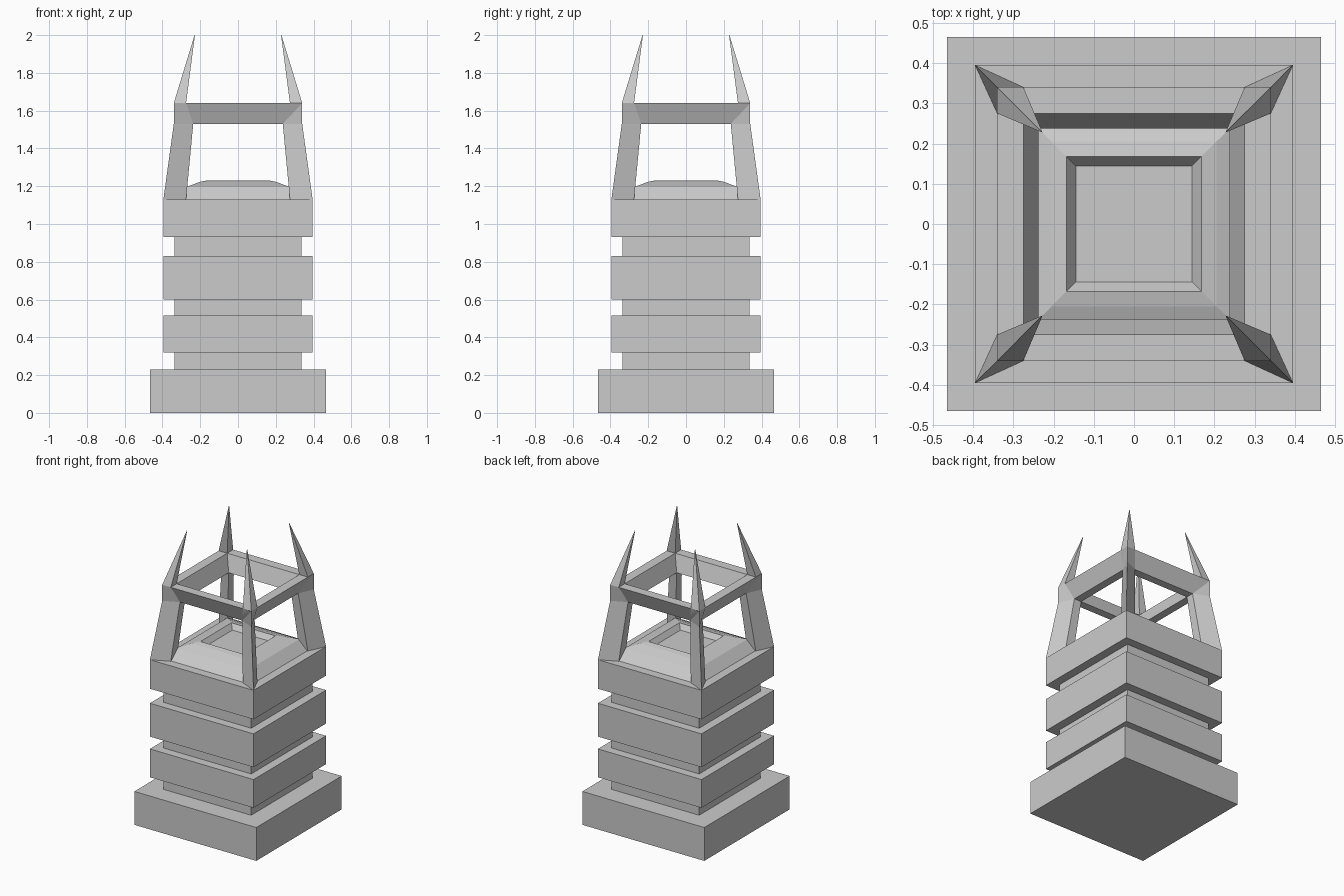
import bpy

cube = bpy.data.objects.get("Cube")
if cube:
    bpy.data.objects.remove(cube)

stone = bpy.data.materials.new("pale grey stone")
stone.use_nodes = True
GREY = (0.6, 0.6, 0.6, 1)
stone.diffuse_color = GREY
stone.node_tree.nodes["Principled BSDF"].inputs["Base Color"].default_value = GREY


def loft(name, rings, closed=False):
    """Join equal four-sided rings; cap the ends, or close into a loop."""
    count = len(rings)
    verts = [p for ring in rings for p in ring]
    faces = []
    for r in range(count if closed else count - 1):
        a, b = r * 4, (r + 1) % count * 4
        for i in range(4):
            j = (i + 1) % 4
            faces.append((a + i, a + j, b + j, b + i))
    if not closed:
        faces.append((3, 2, 1, 0))
        last = (count - 1) * 4
        faces.append(tuple(range(last, last + 4)))
    mesh = bpy.data.meshes.new(name)
    mesh.from_pydata(verts, [], faces)
    mesh.validate()
    mesh.materials.append(stone)
    obj = bpy.data.objects.new(name, mesh)
    bpy.context.collection.objects.link(obj)
    return obj


def square(half, z):
    return [(-half, -half, z), (half, -half, z), (half, half, z), (-half, half, z)]


def kite(outer, side, inner, z, sx, sy):
    """Corner section whose longest point faces away from the centre."""
    pts = [(outer, outer), (inner, side), (inner, inner), (side, inner)]
    if sx * sy < 0:
        pts.reverse()
    return [(x * sx, y * sy, z) for x, y in pts]


# Stepped tower: plinth, necks and slabs in one stacked profile
BASE, NECK, SLAB = 0.465, 0.335, 0.395
steps = [(BASE, 0.23), (NECK, 0.32), (SLAB, 0.515), (NECK, 0.60),
         (SLAB, 0.83), (NECK, 0.93), (SLAB, 1.13)]
rings, z = [], 0
for half, top in steps:
    rings += [square(half, z), square(half, top)]
    z = top
loft("stepped_tower", rings)

# Low square dome with a sunken panel
dome = [(0.335, 1.13), (0.275, 1.195), (0.205, 1.222), (0.168, 1.23), (0.144, 1.195)]
loft("dome", [square(h, z) for h, z in dome])

# Square ring between the legs, flaring upwards
section = [(0.237, 1.53), (0.293, 1.53), (0.34, 1.64), (0.275, 1.64)]
loft("upper_ring", [square(h, z) for h, z in section], closed=True)

# Four leaning legs, each ending in a spike
for front, sy in (("front", -1), ("back", 1)):
    for side, sx in (("left", 1), ("right", -1)):
        loft(f"{front}_{side}_leg", [
            kite(0.395, 0.34, 0.275, 1.13, sx, sy),
            kite(0.34, 0.293, 0.237, 1.53, sx, sy),
            kite(0.34, 0.34, 0.275, 1.64, sx, sy),
            kite(0.23, 0.229, 0.228, 2.0, sx, sy)])
